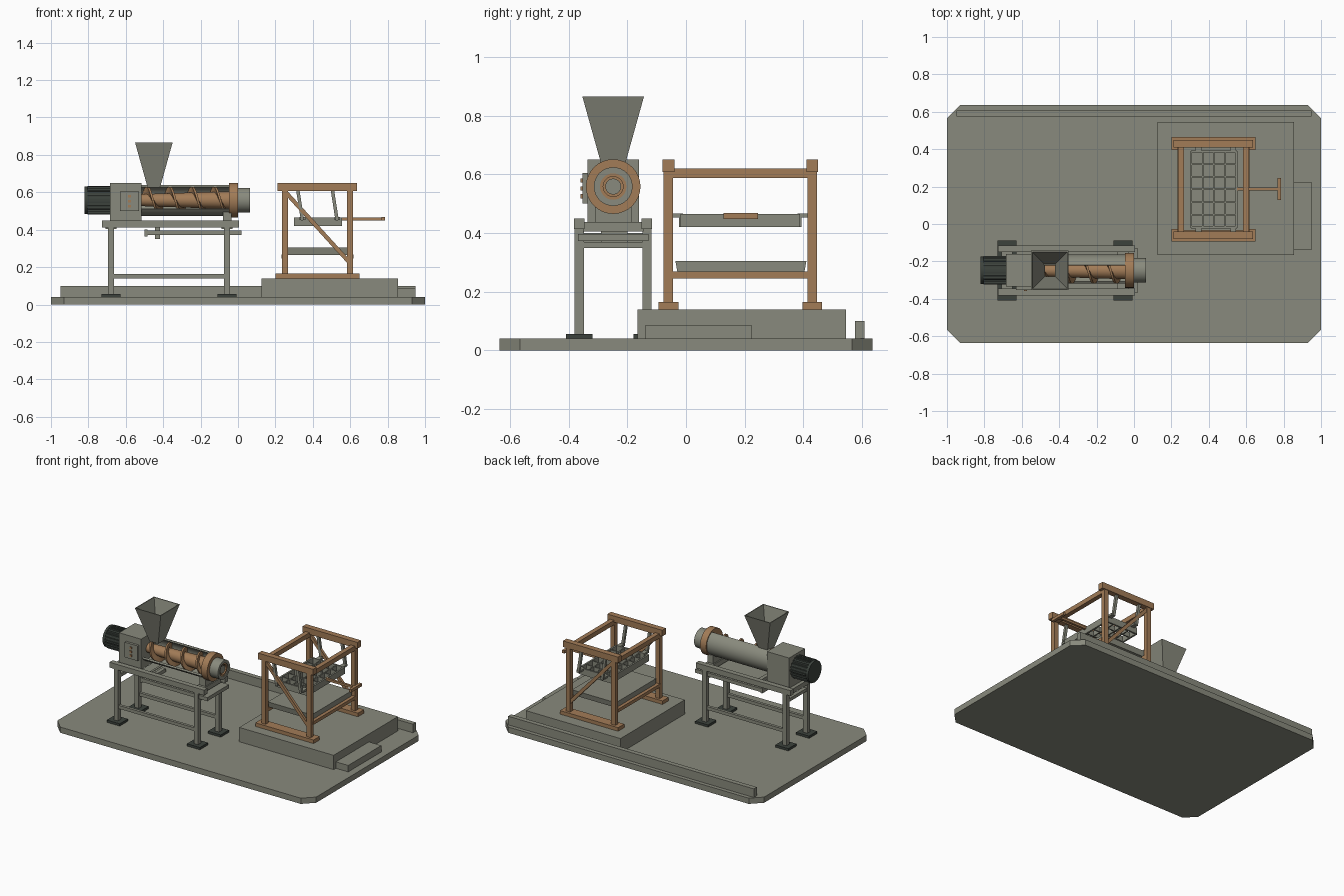
import bpy, bmesh
from math import sin, cos, pi, radians
from mathutils import Vector, Matrix

cube = bpy.data.objects.get("Cube")
if cube:
    bpy.data.objects.remove(cube)


def material(name, r, g, b):
    m = bpy.data.materials.new(name)
    m.use_nodes = True
    m.diffuse_color = (r, g, b, 1)
    m.node_tree.nodes["Principled BSDF"].inputs["Base Color"].default_value = (r, g, b, 1)
    return m


GREY = material("warm grey", 0.25, 0.255, 0.205)
WOOD = material("copper brown", 0.36, 0.2, 0.095)
DARK = material("dark charcoal", 0.045, 0.055, 0.046)


def finish(name, bm, mat, smooth=False):
    bmesh.ops.recalc_face_normals(bm, faces=bm.faces)
    me = bpy.data.meshes.new(name)
    bm.to_mesh(me)
    bm.free()
    me.materials.append(mat)
    if smooth:
        me.shade_smooth()
        me.set_sharp_from_angle(angle=radians(35))
    ob = bpy.data.objects.new(name, me)
    bpy.context.scene.collection.objects.link(ob)
    return ob


def box(name, mat, x, y, z):
    """Box from (low, high) pairs."""
    bm = bmesh.new()
    size = Matrix.Diagonal((x[1] - x[0], y[1] - y[0], z[1] - z[0], 1))
    mid = Matrix.Translation([sum(a) / 2 for a in (x, y, z)])
    bmesh.ops.create_cube(bm, size=1, matrix=mid @ size)
    return finish(name, bm, mat)


def beam(name, mat, p, q, w, d):
    """Rectangular bar between two points."""
    p, q = Vector(p), Vector(q)
    bm = bmesh.new()
    turn = (q - p).to_track_quat('Z', 'Y').to_matrix().to_4x4()
    bmesh.ops.create_cube(bm, size=1, matrix=Matrix.Translation((p + q) / 2) @ turn
                          @ Matrix.Diagonal((w, d, (q - p).length, 1)))
    return finish(name, bm, mat)


def loft(name, mat, rings, closed=False, smooth=False):
    """Bridge equal rings of points; cap the ends or close the loop."""
    bm = bmesh.new()
    vs = [[bm.verts.new(p) for p in r] for r in rings]
    n = len(vs[0])
    pairs = list(zip(vs, vs[1:])) + ([(vs[-1], vs[0])] if closed else [])
    for a, b in pairs:
        for i in range(n):
            j = (i + 1) % n
            bm.faces.new((a[i], a[j], b[j], b[i]))
    if not closed:
        bm.faces.new(vs[0])
        bm.faces.new(vs[-1])
    return finish(name, bm, mat, smooth)


AY, AZ = -0.248, 0.558     # machine axis


def polar(x, r, a):
    return (x, AY + r * cos(a), AZ + r * sin(a))


def ring(x, r, n=32):
    return [polar(x, r, 2 * pi * i / n) for i in range(n)]


def rod(name, mat, x0, x1, r0, r1=None, n=32):
    return loft(name, mat, [ring(x0, r0, n), ring(x1, r1 or r0, n)], smooth=True)


def tube(name, mat, x0, x1, r, inner):
    return loft(name, mat, [ring(x0, r), ring(x1, r), ring(x1, inner), ring(x0, inner)],
                closed=True, smooth=True)


def rect(x, y, z, hx, hy):
    return [(x - hx, y - hy, z), (x + hx, y - hy, z), (x + hx, y + hy, z), (x - hx, y + hy, z)]


# Ground slab with cut corners, curb, plinth and step
X, Y, C = 1, 0.635, 0.07
outline = []
for sx, sy in ((1, 1), (-1, 1), (-1, -1), (1, -1)):
    corner = [(sx * X, sy * (Y - C)), (sx * (X - C), sy * Y)]
    outline += corner if sx * sy > 0 else corner[::-1]
loft("ground_slab", GREY, [[(x, y, z) for x, y in outline] for z in (0, 0.04)])
box("back_curb", GREY, (-0.95, 0.95), (0.575, 0.608), (0.04, 0.1))
box("plinth", GREY, (0.125, 0.855), (-0.165, 0.545), (0.04, 0.14))
box("side_step", GREY, (0.855, 0.95), (-0.14, 0.225), (0.04, 0.085))

# Wooden frame
for side, y in (("front", -0.06), ("back", 0.43)):
    box(side + "_sill", WOOD, (0.2, 0.65), (y - 0.034, y + 0.034), (0.14, 0.165))
    box(side + "_top_beam", WOOD, (0.212, 0.636), (y - 0.02, y + 0.02), (0.607, 0.65))
    beam(side + "_brace", WOOD, (0.255, y, 0.6), (0.605, y, 0.215), 0.018, 0.022)
    for x in (0.25, 0.6):
        box(side + "_post", WOOD, (x - 0.016, x + 0.016), (y - 0.016, y + 0.016), (0.165, 0.61))
    # Hangers and pins carrying the cutting grid
    inward = 0.05 if y < 0 else -0.05
    for x in (0.32, 0.505):
        beam(side + "_hanger", GREY, (x, y, 0.61), (x + 0.025, y, 0.45), 0.018, 0.018)
        beam(side + "_hanger_pin", GREY, (x + 0.025, y, 0.46), (x + 0.025, y + inward, 0.46),
             0.03, 0.014)
for x in (0.25, 0.6):
    box("upper_side_rail", WOOD, (x - 0.016, x + 0.016), (-0.05, 0.42), (0.588, 0.62))
    box("lower_side_rail", WOOD, (x - 0.018, x + 0.018), (-0.05, 0.42), (0.245, 0.268))
loft("catch_tray", GREY, [rect(0.425, 0.187, z, 0.17, h) for z, h in ((0.266, 0.216), (0.304, 0.223))])

# Cutting grid
gx, gy, gz = (0.305, 0.55), (-0.018, 0.388), (0.42, 0.465)
for y in gy:
    box("grid_end", GREY, gx, (y - 0.006, y + 0.006), gz)
for x in gx:
    box("grid_side", GREY, (x - 0.006, x + 0.006), gy, gz)
for i in range(1, 4):
    x = gx[0] + (gx[1] - gx[0]) * i / 4
    box("grid_long_bar", GREY, (x - 0.004, x + 0.004), gy, (0.425, 0.46))
for i in range(1, 6):
    y = gy[0] + (gy[1] - gy[0]) * i / 6
    box("grid_cross_bar", GREY, gx, (y - 0.004, y + 0.004), (0.425, 0.46))
beam("pull_handle", WOOD, (0.55, 0.187, 0.458), (0.775, 0.187, 0.458), 0.016, 0.016)
box("handle_grip", WOOD, (0.767, 0.786), (0.128, 0.245), (0.448, 0.468))

# Machine table
for side, y in (("front", -0.363), ("back", -0.133)):
    box(side + "_table_rail", GREY, (-0.727, 0.005), (y - 0.018, y + 0.018), (0.413, 0.45))
    box(side + "_stretcher", GREY, (-0.68, -0.06), (y - 0.01, y + 0.01), (0.14, 0.163))
    for x in (-0.679, -0.059):
        box(side + "_leg", GREY, (x - 0.016, x + 0.016), (y - 0.016, y + 0.016), (0.055, 0.415))
        box(side + "_foot", DARK, (x - 0.05, x + 0.05), (y - 0.045, y + 0.045), (0.04, 0.056))
for x in (-0.679, -0.059):
    box("table_cross_rail", GREY, (x - 0.03, x + 0.03), (-0.35, -0.145), (0.405, 0.438))
    box("leg_tie", GREY, (x - 0.012, x + 0.012), (-0.363, -0.133), (0.348, 0.37))
box("drip_tray", GREY, (-0.5, 0.02), (-0.368, -0.128), (0.372, 0.397))
box("tray_lip", GREY, (-0.5, -0.485), (-0.368, -0.128), (0.365, 0.4))
box("tray_bracket", GREY, (-0.445, -0.418), (-0.29, -0.2), (0.35, 0.42))

# Motor with cooling fins
rod("motor", DARK, -0.81, -0.68, 0.069)
rod("motor_cap", DARK, -0.822, -0.805, 0.074)
for i in range(20):
    a = 2 * pi * i / 20
    beam("motor_fin", DARK, polar(-0.75, 0.06, a), polar(-0.75, 0.077, a), 0.008, 0.115).data.transform(
        Matrix.Identity(4))
for ob in [o for o in bpy.context.scene.objects if o.name.startswith("motor_fin")]:
    bpy.data.objects.remove(ob)
for i in range(20):
    a = 2 * pi * i / 20
    beam("cooling_fin", DARK, polar(-0.805, 0.07, a), polar(-0.685, 0.07, a), 0.012, 0.012)

# Gearbox with control panel
box("gearbox", GREY, (-0.685, -0.515), (-0.335, -0.16), (0.435, 0.65))
box("control_panel", GREY, (-0.63, -0.53), (-0.352, -0.335), (0.5, 0.605))
for z in (0.525, 0.552, 0.579):
    box("panel_button", WOOD, (-0.587, -0.573), (-0.359, -0.35), (z - 0.007, z + 0.007))

# Open barrel, tapered screw, collar and nozzle
R, r, N = 0.086, 0.074, 24
arc = [radians(-144 + 214 * i / N) for i in range(N + 1)]
loft("open_barrel", GREY, [[polar(x, R, a) for a in arc] + [polar(x, r, a) for a in reversed(arc)]
                           for x in (-0.515, -0.045)], smooth=True)
rod("screw_shaft", WOOD, -0.515, 0.03, 0.032, 0.05)
flight, steps, pitch = [], 128, 0.12
for i in range(steps + 1):
    x = -0.505 + 0.45 * i / steps
    a = pi + 2 * pi * (x + 0.455) / pitch
    flight.append([polar(x - 0.006, 0.025, a), polar(x - 0.006, 0.071, a),
                   polar(x + 0.006, 0.071, a), polar(x + 0.006, 0.025, a)])
loft("screw_flight", WOOD, flight, smooth=True)
tube("collar", WOOD, -0.047, 0, 0.093, 0.05)
tube("nozzle", GREY, -0.01, 0.065, 0.066, 0.045)
tube("nozzle_liner", WOOD, 0, 0.06, 0.046, 0.034)
rod("nozzle_core", GREY, 0, 0.055, 0.027)
box("barrel_saddle", GREY, (-0.08, -0.035), (-0.31, -0.186), (0.435, 0.495))

# Open hopper
hx = -0.45
loft("hopper", GREY, [rect(hx, AY, 0.625, 0.033, 0.038), rect(hx, AY, 0.865, 0.1, 0.105),
                      rect(hx, AY, 0.865, 0.094, 0.099), rect(hx, AY, 0.625, 0.027, 0.032)], closed=True)
